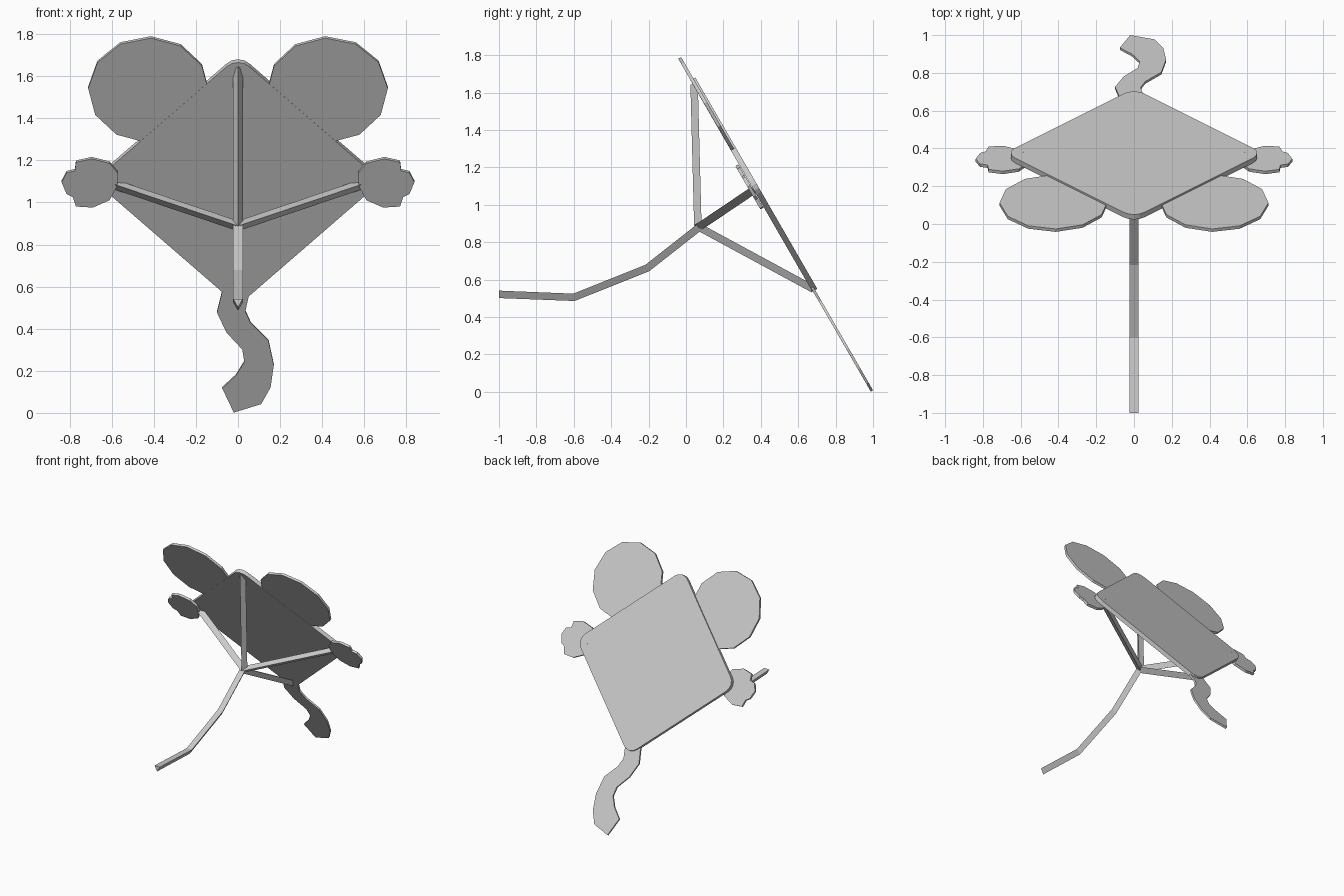
import bpy, bmesh, math
from mathutils import Vector

cube = bpy.data.objects.get("Cube")
if cube:
    bpy.data.objects.remove(cube, do_unlink=True)

grey = bpy.data.materials.new("plain_grey")
grey.use_nodes = True
colour = (0.6, 0.6, 0.6, 1.0)
grey.diffuse_color = colour
grey.node_tree.nodes["Principled BSDF"].inputs["Base Color"].default_value = colour

# The sail leans back by 30 degrees
LEAN = math.radians(30)
NORMAL = Vector((0, math.cos(LEAN), math.sin(LEAN)))
BACK_Y = 1.02  # where the back of the sail would meet the ground


def finish(name, bm):
    bmesh.ops.recalc_face_normals(bm, faces=bm.faces)
    mesh = bpy.data.meshes.new(name)
    bm.to_mesh(mesh)
    bm.free()
    mesh.materials.append(grey)
    obj = bpy.data.objects.new(name, mesh)
    bpy.context.collection.objects.link(obj)
    return obj


def plate(name, outline, depth, thick, side=1, rounding=0):
    """Flat cut-out on the leaning plane, centred `depth` behind its back."""
    bm = bmesh.new()
    verts = []
    for x, z in outline:
        y = BACK_Y + depth / math.cos(LEAN) - z * math.tan(LEAN)
        verts.append(bm.verts.new(Vector((x * side, y, z)) - NORMAL * thick / 2))
    bm.faces.new(verts)
    if rounding:
        bmesh.ops.bevel(bm, geom=bm.verts[:], offset=rounding, segments=4,
                        profile=0.5, affect='VERTICES')
    out = bmesh.ops.extrude_face_region(bm, geom=bm.faces[:])
    moved = [g for g in out["geom"] if isinstance(g, bmesh.types.BMVert)]
    bmesh.ops.translate(bm, verts=moved, vec=NORMAL * thick)
    return finish(name, bm)


def bar(name, path, apex, radius=0.0265):
    """Three-sided bar along a path, with one edge facing `apex`."""
    pts = [Vector(p) for p in path]
    bm = bmesh.new()
    rings = []
    for i, p in enumerate(pts):
        before = (p - pts[i - 1]).normalized() if i else Vector()
        after = (pts[i + 1] - p).normalized() if i < len(pts) - 1 else Vector()
        t = (before + after).normalized()
        a = Vector(apex)
        a = (a - t * a.dot(t)).normalized()
        s = t.cross(a)
        rings.append([bm.verts.new(p + radius * (a * math.cos(k) + s * math.sin(k)))
                      for k in (0, math.tau / 3, 2 * math.tau / 3)])
    for r0, r1 in zip(rings, rings[1:]):
        for k in range(3):
            n = (k + 1) % 3
            bm.faces.new((r0[k], r0[n], r1[n], r1[k]))
    bm.faces.new(rings[0])
    bm.faces.new(rings[-1])
    return finish(name, bm)


# Square sail standing on its corner, with rounded corners
half, mid = 0.683, 1.108
rise = half * math.cos(LEAN)
plate("sail", [(0, mid + rise), (half, mid), (0, mid - rise), (-half, mid)],
      -0.015, 0.03, rounding=0.075)

# Ears and paws, mirrored left and right
ear = [(0.425 + 0.287 * math.cos(a), 1.537 + 0.287 * math.cos(LEAN) * math.sin(a))
       for a in (math.tau * (k + 0.07) / 12 for k in range(12))]
paw = [(0.838, 1.10), (0.815, 1.145), (0.775, 1.155), (0.77, 1.195), (0.695, 1.212),
       (0.61, 1.19), (0.572, 1.145), (0.572, 1.085), (0.61, 1.015), (0.69, 0.98),
       (0.77, 0.985), (0.785, 1.03), (0.815, 1.045)]
knot = (0, 0.07, 0.888)
for label, side in (("left", 1), ("right", -1)):
    plate(label + "_ear", ear, -0.02, 0.018, side)
    plate(label + "_paw", paw, -0.042, 0.018, side)
    bar(label + "_bridle", [knot, (0.6 * side, 0.37, 1.09)], (0, -1, 0))

# Curled tail
plate("tail", [(-0.07, 0.60), (-0.10, 0.48), (-0.055, 0.385), (0.02, 0.305),
               (0.03, 0.245), (-0.01, 0.18), (-0.075, 0.12), (-0.02, 0.005),
               (0.11, 0.045), (0.155, 0.125), (0.17, 0.23), (0.145, 0.345),
               (0.06, 0.43), (0.035, 0.485), (0.06, 0.60)], -0.02, 0.014)

# Bridle in the middle and the flying line
bar("top_bridle", [knot, (0, 0.05, 1.645)], (0, -1, 0))
bar("bottom_bridle", [knot, (0, 0.685, 0.555)], (0, 0, -1))
bar("flying_line", [knot, (0, -0.21, 0.668), (0, -0.6, 0.512), (0, -1, 0.528)],
    (0, 0, -1))
